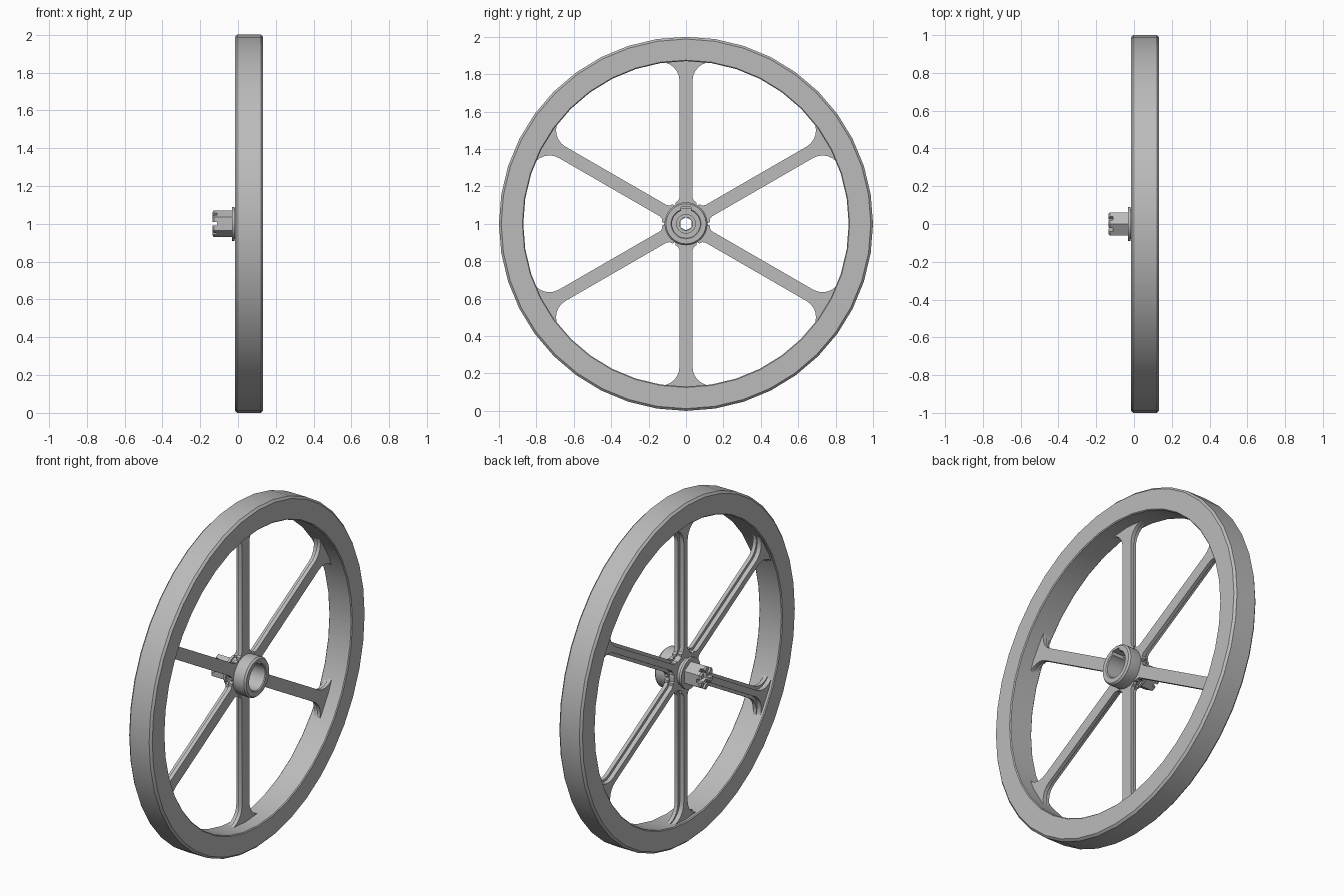
import bpy, bmesh
from math import sin, cos, pi, radians
from mathutils import Matrix, Vector

cube = bpy.data.objects.get("Cube")
if cube:
    bpy.data.objects.remove(cube, do_unlink=True)

AXLE = Vector((0, 0, 1))

grey = bpy.data.materials.new("cast_grey")
grey.use_nodes = True
GREY = (0.5, 0.5, 0.5, 1)
grey.diffuse_color = GREY
grey.node_tree.nodes["Principled BSDF"].inputs["Base Color"].default_value = GREY


def finish(name, bm, smooth=True):
    bmesh.ops.recalc_face_normals(bm, faces=bm.faces[:])
    mesh = bpy.data.meshes.new(name)
    bm.to_mesh(mesh)
    bm.free()
    mesh.materials.append(grey)
    ob = bpy.data.objects.new(name, mesh)
    bpy.context.collection.objects.link(ob)
    bpy.ops.object.select_all(action='DESELECT')
    ob.select_set(True)
    bpy.context.view_layer.objects.active = ob
    if smooth:
        bpy.ops.object.shade_smooth_by_angle(angle=radians(32))
    return ob


def lathe(name, profile, sides):
    """Turn a closed (x, radius) section around the axle."""
    bm = bmesh.new()
    rings = []
    for i in range(sides):
        a = 2 * pi * i / sides
        rings.append([bm.verts.new((x, r * sin(a), 1 + r * cos(a))) for x, r in profile])
    n = len(profile)
    for i in range(sides):
        p, q = rings[i], rings[(i + 1) % sides]
        for j in range(n):
            k = (j + 1) % n
            bm.faces.new((p[j], p[k], q[k], q[j]))
    return finish(name, bm)


def cut(target, name, size, centre, angle=0):
    """Subtract a box, turned around the axle."""
    bm = bmesh.new()
    bmesh.ops.create_cube(bm, size=1, matrix=Matrix.Translation(AXLE)
                          @ Matrix.Rotation(angle, 4, 'X')
                          @ Matrix.Translation(centre)
                          @ Matrix.Diagonal((*size, 1)))
    cutter = finish(name, bm, False)
    cutter.hide_render = True
    bpy.context.view_layer.objects.active = target
    mod = target.modifiers.new("cut", 'BOOLEAN')
    mod.operation = 'DIFFERENCE'
    mod.solver = 'EXACT'
    mod.object = cutter
    bpy.ops.object.modifier_apply(modifier=mod.name)
    bpy.data.objects.remove(cutter, do_unlink=True)


def spoke(name, half, x0, x1, angle):
    """Extrude a spoke outline that flares into the hub and the rim."""
    side = [(0.08, half + 0.02), (0.115, half + 0.02), (0.123, half + 0.007), (0.14, half)]
    for i in range(7):
        t = pi / 2 * i / 6
        side.append((0.765 + 0.1 * sin(t), half + 0.1 - 0.1 * cos(t)))
    side.append((0.9, half + 0.1))
    outline = side + [(r, -w) for r, w in reversed(side)]
    bm = bmesh.new()
    face = bm.faces.new([bm.verts.new((x0, w, r)) for r, w in outline])
    ext = bmesh.ops.extrude_face_region(bm, geom=[face])
    moved = [v for v in ext["geom"] if isinstance(v, bmesh.types.BMVert)]
    bmesh.ops.translate(bm, vec=(x1 - x0, 0, 0), verts=moved)
    bm.transform(Matrix.Translation(AXLE) @ Matrix.Rotation(angle, 4, 'X'))
    return finish(name, bm)


# Rim with small edge chamfers
lathe("rim", [(-0.017, 0.875), (-0.017, 0.988), (-0.005, 1.0), (0.121, 1.0),
              (0.133, 0.988), (0.133, 0.875), (0.128, 0.87), (-0.012, 0.87)], 40)

# Six spokes: a flared plate with a narrower rib behind it
for i in range(6):
    a = i * pi / 3
    spoke(f"spoke_plate_{i + 1}", 0.035, 0.028, 0.05, a)
    spoke(f"spoke_rib_{i + 1}", 0.018, 0.002, 0.03, a)

# Hub with stepped bore, neck and thin flange
hub = lathe("hub", [(-0.032, 0.035), (-0.032, 0.09), (-0.018, 0.09), (-0.018, 0.08),
                    (0.002, 0.08), (0.002, 0.107), (0.03, 0.115), (0.118, 0.115),
                    (0.128, 0.107), (0.128, 0.08), (0.123, 0.075), (0.005, 0.075),
                    (0.005, 0.05), (-0.015, 0.05), (-0.015, 0.035)], 32)
cut(hub, "keyway_cutter", (0.2, 0.055, 0.09), (0.107, 0, 0.045))

# Castellated hexagonal nut
nut = lathe("slotted_nut", [(-0.136, 0.035), (-0.136, 0.06), (-0.128, 0.07),
                            (-0.03, 0.07), (-0.03, 0.035)], 6)
for i in range(3):
    cut(nut, "slot_cutter", (0.05, 0.2, 0.02), (-0.136, 0, 0), i * pi / 3)
